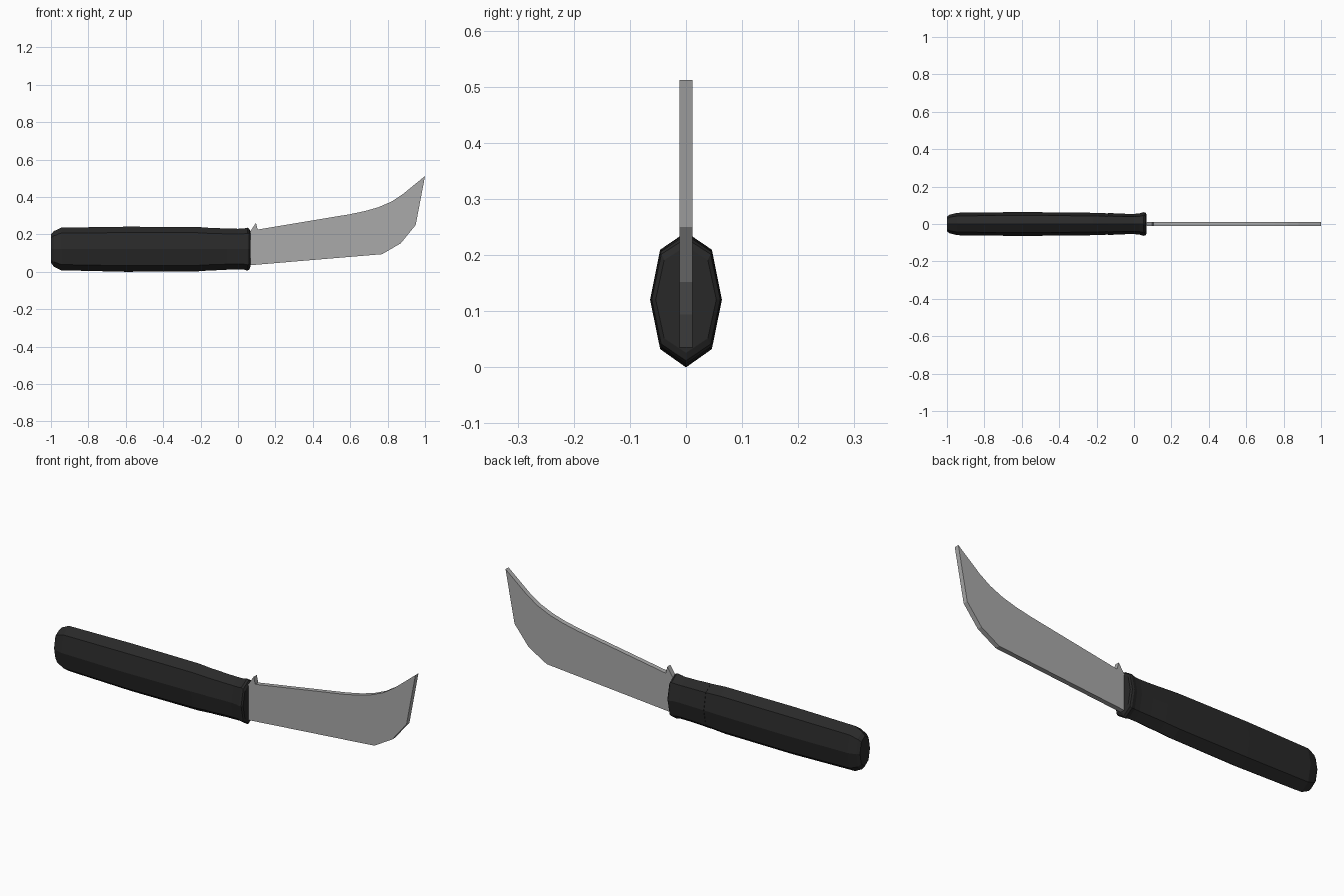
import bpy, bmesh

if "Cube" in bpy.data.objects:
    bpy.data.objects.remove(bpy.data.objects["Cube"])


def material(name, rgb):
    m = bpy.data.materials.new(name)
    m.diffuse_color = (*rgb, 1)
    m.use_nodes = True
    m.node_tree.nodes["Principled BSDF"].inputs["Base Color"].default_value = m.diffuse_color
    return m


def finish(bm, name, mat):
    bmesh.ops.recalc_face_normals(bm, faces=bm.faces[:])
    me = bpy.data.meshes.new(name)
    bm.to_mesh(me)
    bm.free()
    me.materials.append(mat)
    ob = bpy.data.objects.new(name, me)
    bpy.context.collection.objects.link(ob)
    return ob


def loft(name, stations, mat):
    """Eight-sided body from stations of (x, half width, bottom z, top z)."""
    ring = [(0, 1), (0.72, 0.74), (1, 0), (0.72, -0.73),
            (0, -1), (-0.72, -0.73), (-1, 0), (-0.72, 0.74)]
    bm = bmesh.new()
    rings = []
    for x, w, lo, hi in stations:
        mid, half = (lo + hi) / 2, (hi - lo) / 2
        rings.append([bm.verts.new((x, w * y, mid + half * z)) for y, z in ring])
    for a, b in zip(rings, rings[1:]):
        for i in range(8):
            j = (i + 1) % 8
            bm.faces.new((a[i], a[j], b[j], b[i]))
    bm.faces.new(rings[0])
    bm.faces.new(rings[-1])
    return finish(bm, name, mat)


black = material("black grip", (0.022, 0.022, 0.022))
steel = material("grey steel", (0.40, 0.40, 0.40))

# Grip with rounded butt
loft("handle", [(-1.0, 0.040, 0.048, 0.200), (-0.985, 0.050, 0.028, 0.217),
                (-0.945, 0.060, 0.008, 0.236), (-0.60, 0.064, 0.0, 0.241),
                (-0.22, 0.060, 0.002, 0.240), (-0.14, 0.057, 0.008, 0.234)], black)

# Collar flaring out to a lip at the blade
loft("collar", [(-0.14, 0.059, 0.007, 0.235), (-0.06, 0.055, 0.011, 0.231),
                (0.0, 0.054, 0.012, 0.230), (0.03, 0.057, 0.012, 0.231),
                (0.05, 0.063, 0.006, 0.236), (0.06, 0.061, 0.012, 0.230),
                (0.066, 0.054, 0.026, 0.216)], black)

# Flat hooked blade with a small spur on the spine
profile = [(0.04, 0.033), (0.77, 0.094), (0.87, 0.152), (0.95, 0.25),
           (1.0, 0.512), (0.88, 0.414), (0.82, 0.375), (0.75, 0.345),
           (0.68, 0.325), (0.60, 0.308), (0.105, 0.226), (0.096, 0.262),
           (0.065, 0.215), (0.04, 0.215)]
bm = bmesh.new()
face = bm.faces.new([bm.verts.new((x, -0.012, z)) for x, z in profile])
out = bmesh.ops.extrude_face_region(bm, geom=[face])
moved = [g for g in out["geom"] if isinstance(g, bmesh.types.BMVert)]
bmesh.ops.translate(bm, verts=moved, vec=(0, 0.024, 0))
finish(bm, "blade", steel)
